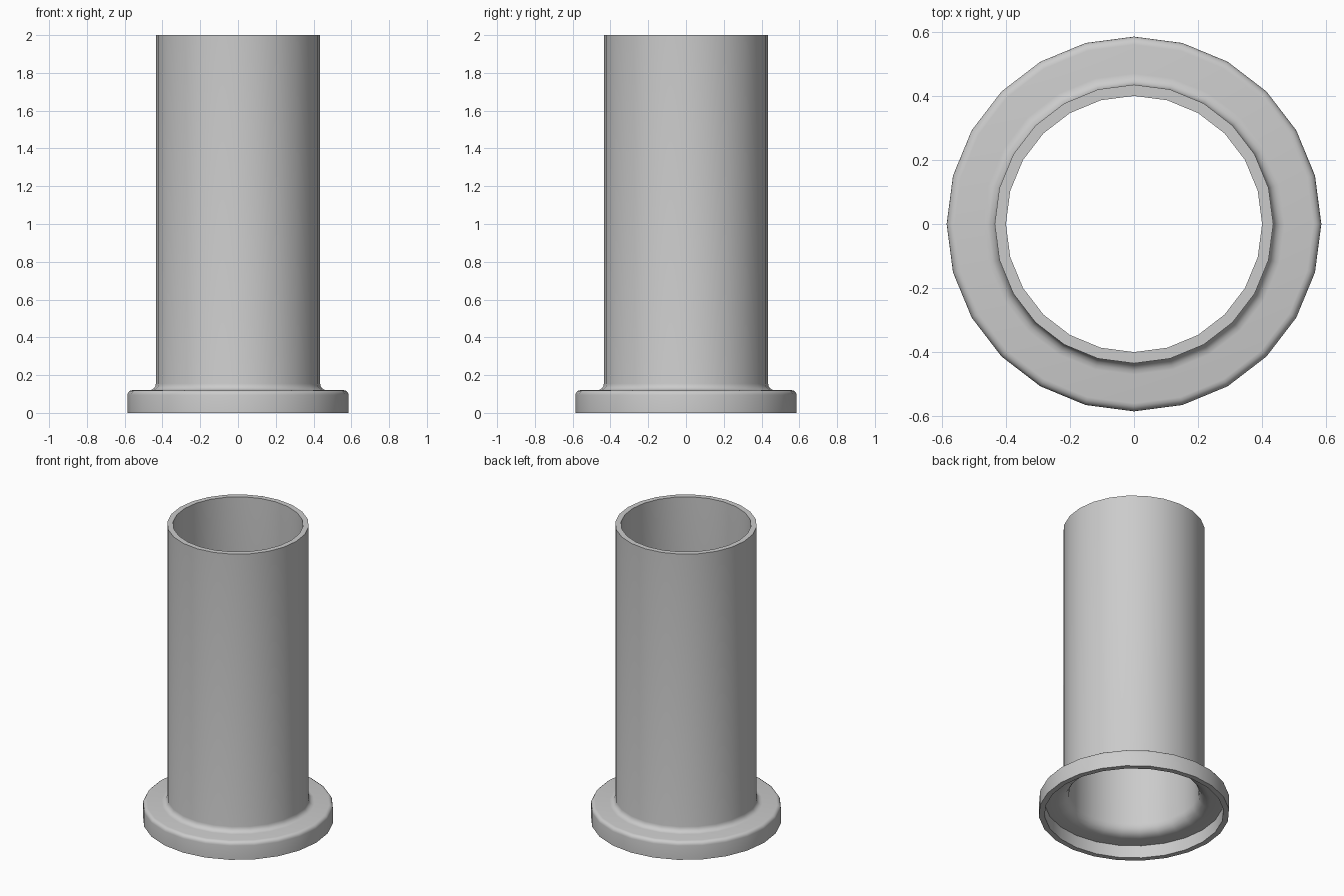
import bpy, bmesh, math

cube = bpy.data.objects.get("Cube")
if cube:
    bpy.data.objects.remove(cube, do_unlink=True)

SEGMENTS = 24


def material(name, color):
    m = bpy.data.materials.new(name)
    m.use_nodes = True
    m.diffuse_color = color
    m.node_tree.nodes["Principled BSDF"].inputs["Base Color"].default_value = color
    return m


def arc(cr, cz, rad, start, end, steps=4):
    """Profile points (radius, height) along a rounded corner, in degrees."""
    angles = [math.radians(start + (end - start) * i / steps) for i in range(steps + 1)]
    return [(cr + rad * math.cos(a), cz + rad * math.sin(a)) for a in angles]


def lathe(name, profile, mat):
    """Revolve a closed (radius, height) profile around z."""
    bm = bmesh.new()
    rings = []
    for i in range(SEGMENTS):
        a = 2 * math.pi * i / SEGMENTS
        rings.append([bm.verts.new((r * math.cos(a), r * math.sin(a), z)) for r, z in profile])
    n = len(profile)
    for i in range(SEGMENTS):
        p, q = rings[i], rings[(i + 1) % SEGMENTS]
        for j in range(n):
            k = (j + 1) % n
            bm.faces.new((p[j], q[j], q[k], p[k]))
    bmesh.ops.recalc_face_normals(bm, faces=bm.faces)
    mesh = bpy.data.meshes.new(name)
    bm.to_mesh(mesh)
    bm.free()
    mesh.materials.append(mat)
    obj = bpy.data.objects.new(name, mesh)
    bpy.context.collection.objects.link(obj)
    bpy.ops.object.select_all(action='DESELECT')
    obj.select_set(True)
    bpy.context.view_layer.objects.active = obj
    bpy.ops.object.shade_smooth_by_angle(angle=math.radians(35))
    return obj


grey = material("plain grey", (0.6, 0.6, 0.6, 1))

# Outer skin: skirt, rounded flange rim, flange top, fillet, tube
outer = [(0.585, 0.0)]
outer += arc(0.56, 0.095, 0.025, 0, 90)
outer += arc(0.47, 0.155, 0.035, 270, 180)
outer += [(0.435, 2.0)]

# Inner skin: bore, wider fillet, hollow underside, skirt
inner = [(0.40, 2.0)]
inner += arc(0.47, 0.155, 0.07, 180, 270)
inner += [(0.55, 0.085), (0.55, 0.0)]

lathe("flanged_tube", outer + inner, grey)
